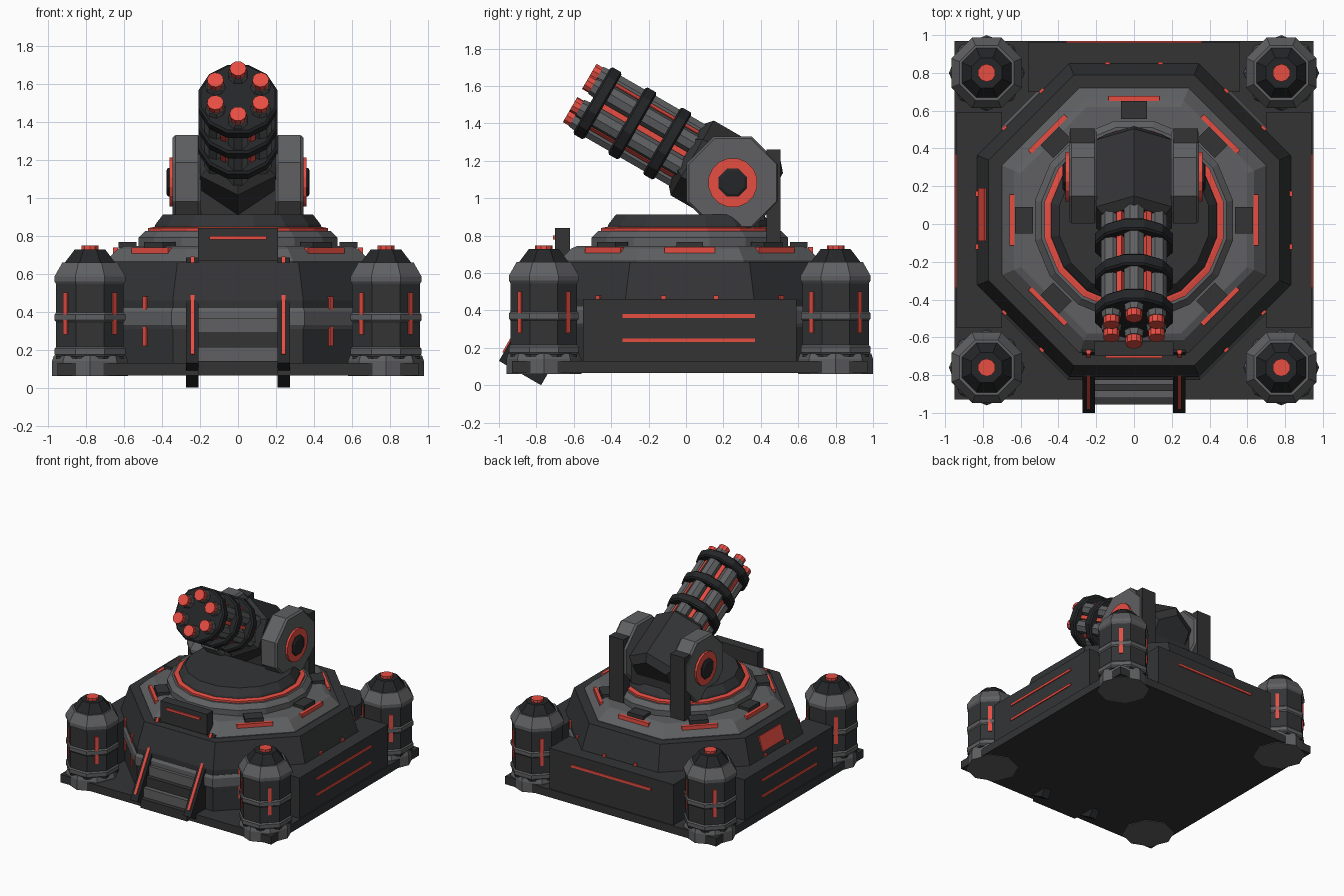
import bpy, bmesh
from math import pi, cos, radians
from mathutils import Matrix, Vector

if "Cube" in bpy.data.objects:
    bpy.data.objects.remove(bpy.data.objects["Cube"])


def material(name, rgb):
    m = bpy.data.materials.new(name)
    m.diffuse_color = (*rgb, 1)
    m.use_nodes = True
    m.node_tree.nodes["Principled BSDF"].inputs["Base Color"].default_value = m.diffuse_color
    return m


DARK = material("dark_metal", (0.033, 0.034, 0.036))
BLACK = material("black_metal", (0.018, 0.019, 0.021))
GREY = material("grey_metal", (0.115, 0.117, 0.122))
RED = material("red_glow", (0.8, 0.075, 0.055))
T = Matrix.Translation
R = Matrix.Rotation
CENTRE = T((0, 0.02, 0))


def finish(name, bm, mat, M):
    bmesh.ops.recalc_face_normals(bm, faces=bm.faces)
    me = bpy.data.meshes.new(name)
    bm.to_mesh(me)
    bm.free()
    me.materials.append(mat)
    ob = bpy.data.objects.new(name, me)
    ob.matrix_world = M
    bpy.context.collection.objects.link(ob)
    return ob


def box(name, lo, hi, mat, M=Matrix()):
    bm = bmesh.new()
    bmesh.ops.create_cube(bm, size=1)
    lo, hi = Vector(lo), Vector(hi)
    for v in bm.verts:
        v.co = (lo + hi) / 2 + v.co * (hi - lo)
    return finish(name, bm, mat, M)


def lathe(name, profile, n, mat, M=Matrix(), flat=True):
    """Stack of n-gons from (apothem, height); flat puts a face on +x, else a corner."""
    bm = bmesh.new()
    rings = []
    for r, z in profile:
        rad = r / cos(pi / n) if flat else r
        start = pi / n if flat else 0
        rings.append([bm.verts.new(R(start + 2 * pi * i / n, 3, 'Z') @ Vector((rad, 0, 0)) + Vector((0, 0, z)))
                      for i in range(n)])
    for a, b in zip(rings, rings[1:]):
        for i in range(n):
            j = (i + 1) % n
            bm.faces.new((a[i], a[j], b[j], b[i]))
    bm.faces.new(rings[0])
    bm.faces.new(rings[-1])
    return finish(name, bm, mat, M)


# base plate
box("base_plate", (-0.95, -0.93, 0.065), (0.95, 0.97, 0.13), DARK)

# octagonal fortress body, belt and deck
lathe("fortress_body", [(0.83, 0.12), (0.83, 0.46), (0.77, 0.66)], 8, DARK, CENTRE)
lathe("body_belt", [(0.832, 0.31), (0.845, 0.33), (0.845, 0.40), (0.832, 0.42)], 8, GREY, CENTRE)
lathe("deck", [(0.70, 0.65), (0.70, 0.665), (0.635, 0.73), (0.60, 0.745)], 8, GREY, CENTRE)

# repeated details on the octagon sides (side 6 is the front)
for k in range(8):
    M = CENTRE @ R(k * pi / 4, 4, 'Z')
    if k != 6:
        box("deck_light", (0.632, -0.135, 0.70), (0.658, 0.135, 0.738), RED, M)
        box("deck_hatch", (0.535, -0.07, 0.735), (0.63, 0.07, 0.767), DARK, M)
        for s in (-0.14, 0.14):
            box("wall_light", (0.80, s - 0.014, 0.22), (0.838, s + 0.014, 0.48), RED, M)

# red panel on the left sloping wall
box("left_wall_panel", (-0.01, -0.14, -0.06), (0.012, 0.14, 0.06), RED,
    T((-0.80, 0.05, 0.56)) @ R(radians(16.7), 4, 'Y'))

# side and rear armour blocks with light strips
for s in (-1, 1):
    box("side_armour", (min(s * 0.7, s * 0.94), -0.55, 0.12), (max(s * 0.7, s * 0.94), 0.59, 0.46), DARK)
    for z in (0.24, 0.37):
        box("side_armour_light", (s * 0.94 - 0.008, -0.34, z - 0.01), (s * 0.94 + 0.008, 0.37, z + 0.01), RED)
box("rear_armour", (-0.56, 0.7, 0.12), (0.56, 0.96, 0.46), DARK)
box("rear_armour_light", (-0.36, 0.95, 0.36), (0.36, 0.968, 0.38), RED)

# corner towers
for x in (-0.78, 0.78):
    for y in (-0.76, 0.80):
        M = T((x, y, 0))
        lathe("tower_foot", [(0.20, 0.06), (0.20, 0.14), (0.19, 0.17)], 8, GREY, M, flat=False)
        lathe("tower_body", [(0.178, 0.15), (0.178, 0.56)], 8, DARK, M)
        for z in (0.19, 0.37):
            lathe("tower_band", [(0.178, z - 0.025), (0.186, z - 0.015), (0.186, z + 0.015), (0.178, z + 0.025)],
                  8, GREY, M)
        lathe("tower_cap", [(0.178, 0.545), (0.187, 0.56), (0.187, 0.585), (0.145, 0.66)], 8, GREY, M)
        lathe("tower_crown", [(0.135, 0.655), (0.12, 0.675), (0.08, 0.728)], 8, BLACK, M)
        lathe("tower_lamp", [(0.045, 0.72), (0.045, 0.748)], 10, RED, M)
        for k in range(4):
            box("tower_light", (0.17, -0.014, 0.28), (0.186, 0.014, 0.50), RED, M @ R(pi / 4 + k * pi / 2, 4, 'Z'))

# front stairs: steps and slanted rails
for i in range(4):
    y = -0.955 + 0.035 * i
    z = 0.065 + 0.075 * i
    box("stair_step", (-0.21, y, z), (0.21, -0.78, z + 0.075), GREY if i % 2 else DARK)
for s in (-1, 1):
    M = T((s * 0.24, -1.0, 0.13)) @ R(radians(-30), 4, 'X')
    box("stair_rail", (-0.033, 0, 0), (0.033, 0.26, 0.64), BLACK, M)
    box("stair_rail_light", (-0.011, -0.008, 0.05), (0.011, 0.03, 0.41), RED, M)
    box("stair_rail_lamp", (-0.011, -0.012, 0.60), (0.011, 0.03, 0.642), RED, M)

# front sensor box
box("sensor_box", (-0.21, -0.70, 0.67), (0.21, -0.62, 0.84), DARK)
box("sensor_light", (-0.15, -0.71, 0.78), (0.15, -0.69, 0.80), RED)

# turntable
lathe("turntable_ring", [(0.525, 0.735), (0.525, 0.79), (0.49, 0.825)], 16, GREY, CENTRE)
lathe("turntable_light", [(0.475, 0.82), (0.475, 0.84), (0.45, 0.845)], 16, RED, CENTRE)
lathe("turntable_dome", [(0.445, 0.83), (0.435, 0.86), (0.395, 0.912)], 16, DARK, CENTRE)

# gun yoke: discs, hubs and rear posts
for s in (-1, 1):
    M = T((0, 0.25, 1.083)) @ R(s * pi / 2, 4, 'Y')
    lathe("yoke_disc", [(0.235, 0.195), (0.247, 0.21), (0.247, 0.33), (0.235, 0.345)], 8, GREY, M)
    lathe("yoke_light", [(0.13, 0.34), (0.13, 0.362)], 16, RED, M)
    lathe("yoke_hub", [(0.075, 0.35), (0.075, 0.37), (0.06, 0.378)], 8, BLACK, M)
    box("yoke_post", (s * 0.275 - 0.065, 0.43, 0.74), (s * 0.275 + 0.065, 0.505, 1.26), DARK)
box("yoke_pedestal", (-0.2, 0.1, 0.88), (0.2, 0.42, 1.08), DARK)

# rotary gun, built along local z and tilted up 30 degrees
GUN = T((0, 0.25, 1.09)) @ R(radians(60), 4, 'X')
HEX = GUN  # a flat on +x leaves a ridge on top
lathe("gun_housing", [(0.15, -0.21), (0.2, -0.16), (0.2, 0.25), (0.16, 0.29)], 6, DARK, HEX)
lathe("barrel_core", [(0.125, 0.2), (0.125, 0.85)], 12, BLACK, GUN)
for d in (0.404, 0.62, 0.835):
    lathe("barrel_band", [(0.195, d - 0.035), (0.207, d - 0.025), (0.207, d + 0.025), (0.195, d + 0.035)],
          12, BLACK, GUN)
for k in range(6):
    S = GUN @ R(k * pi / 3, 4, 'Z')
    box("barrel_light", (0.11, -0.015, 0.27), (0.158, 0.015, 0.83), RED, S)
    B = GUN @ R(pi / 6 + k * pi / 3, 4, 'Z') @ T((0.138, 0, 0))
    lathe("barrel", [(0.052, 0.2), (0.052, 0.85), (0.046, 0.905)], 8, GREY, B)
    lathe("muzzle", [(0.042, 0.89), (0.042, 0.945)], 10, RED, B)
